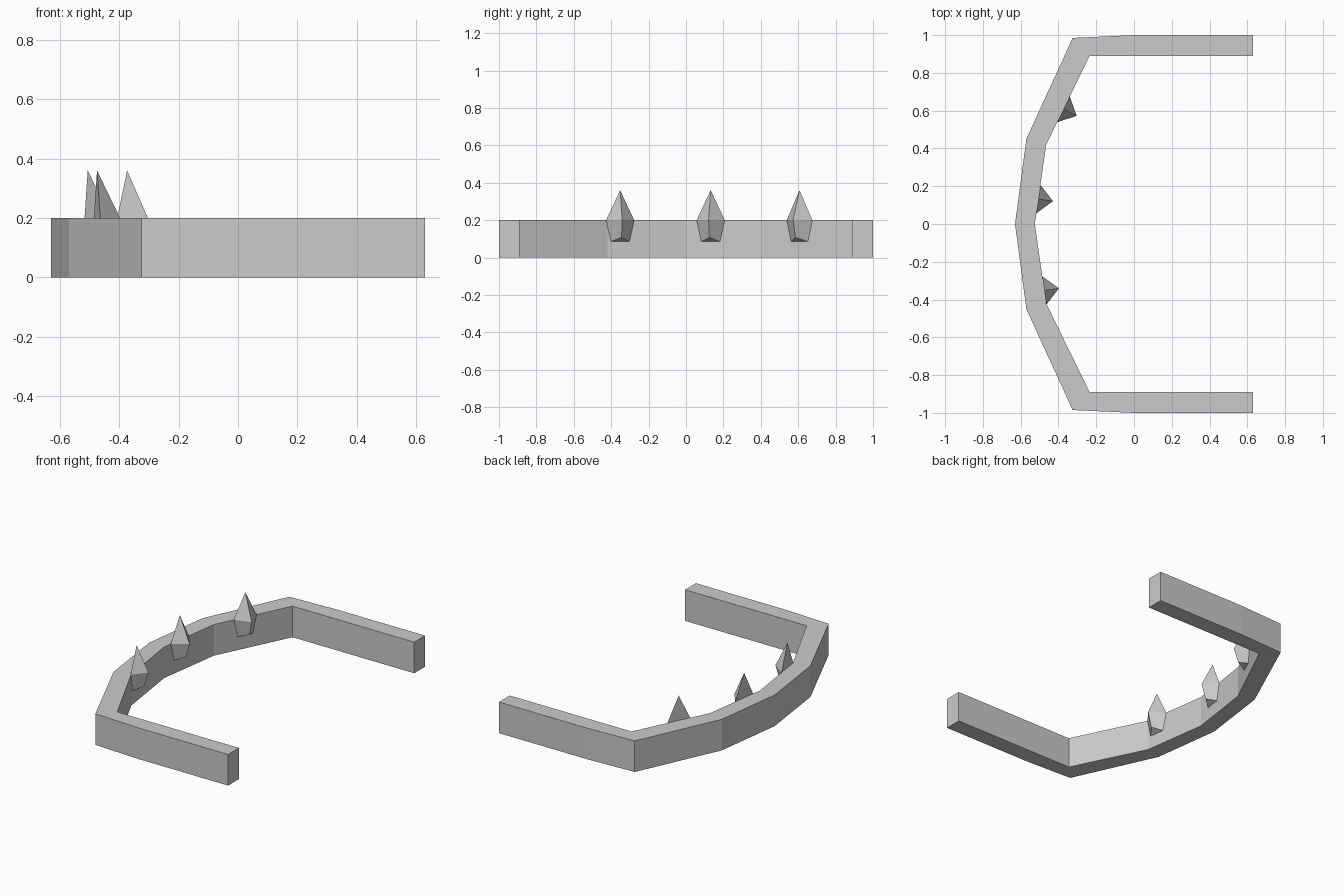
import bpy
import bmesh
from mathutils import Vector

cube = bpy.data.objects.get("Cube")
if cube:
    bpy.data.objects.remove(cube, do_unlink=True)

grey = bpy.data.materials.new("plain_grey")
grey.use_nodes = True
colour = (0.6, 0.6, 0.6, 1)
grey.diffuse_color = colour
grey.node_tree.nodes["Principled BSDF"].inputs["Base Color"].default_value = colour


def finish(name, bm):
    bmesh.ops.recalc_face_normals(bm, faces=bm.faces)
    mesh = bpy.data.meshes.new(name)
    bm.to_mesh(mesh)
    bm.free()
    mesh.materials.append(grey)
    obj = bpy.data.objects.new(name, mesh)
    bpy.context.collection.objects.link(obj)
    return obj


def mirrored(half):
    """Complete a half outline whose last point lies on y = 0."""
    return half + [(x, -y) for x, y in reversed(half[:-1])]


# Curved band: outer and inner outlines joined into a strip, then extruded
outer = mirrored([(0.63, 1), (0, 1), (-0.325, 0.985), (-0.57, 0.45), (-0.63, 0)])
inner = mirrored([(0.63, 0.89), (0, 0.89), (-0.235, 0.89), (-0.465, 0.42), (-0.525, 0)])
bm = bmesh.new()
rows = [[bm.verts.new((x, y, 0)) for x, y in line] for line in (outer, inner)]
for i in range(len(outer) - 1):
    bm.faces.new((rows[0][i], rows[0][i + 1], rows[1][i + 1], rows[1][i]))
top = bmesh.ops.extrude_face_region(bm, geom=bm.faces[:])
bmesh.ops.translate(bm, vec=(0, 0, 0.2),
                    verts=[g for g in top["geom"] if isinstance(g, bmesh.types.BMVert)])
finish("curved_band", bm)


# Spikes: three-sided points with a flat back against the inner wall
def spike(name, y, wall_a, wall_b):
    a, b = Vector((*wall_a, 0)), Vector((*wall_b, 0))
    along = (b - a).normalized()
    out = Vector((-along.y, along.x, 0))
    if out.x < 0:
        out.negate()
    base = a.lerp(b, (y - a.y) / (b.y - a.y))
    bm = bmesh.new()

    def vert(side, depth, z):
        return bm.verts.new(base + along * side + out * depth + Vector((0, 0, z)))

    low = [vert(-0.05, 0, 0.085), vert(0, 0.05, 0.108), vert(0.05, 0, 0.085)]
    mid = [vert(-0.076, 0, 0.2), vert(0, 0.078, 0.2), vert(0.076, 0, 0.2)]
    tip = vert(0, 0, 0.36)
    bm.faces.new(low)
    for i in range(3):
        j = (i + 1) % 3
        bm.faces.new((low[i], low[j], mid[j], mid[i]))
        bm.faces.new((mid[i], mid[j], tip))
    finish(name, bm)


spike("back_spike", 0.607, inner[2], inner[3])
spike("middle_spike", 0.132, inner[3], inner[4])
spike("front_spike", -0.352, inner[4], inner[5])
